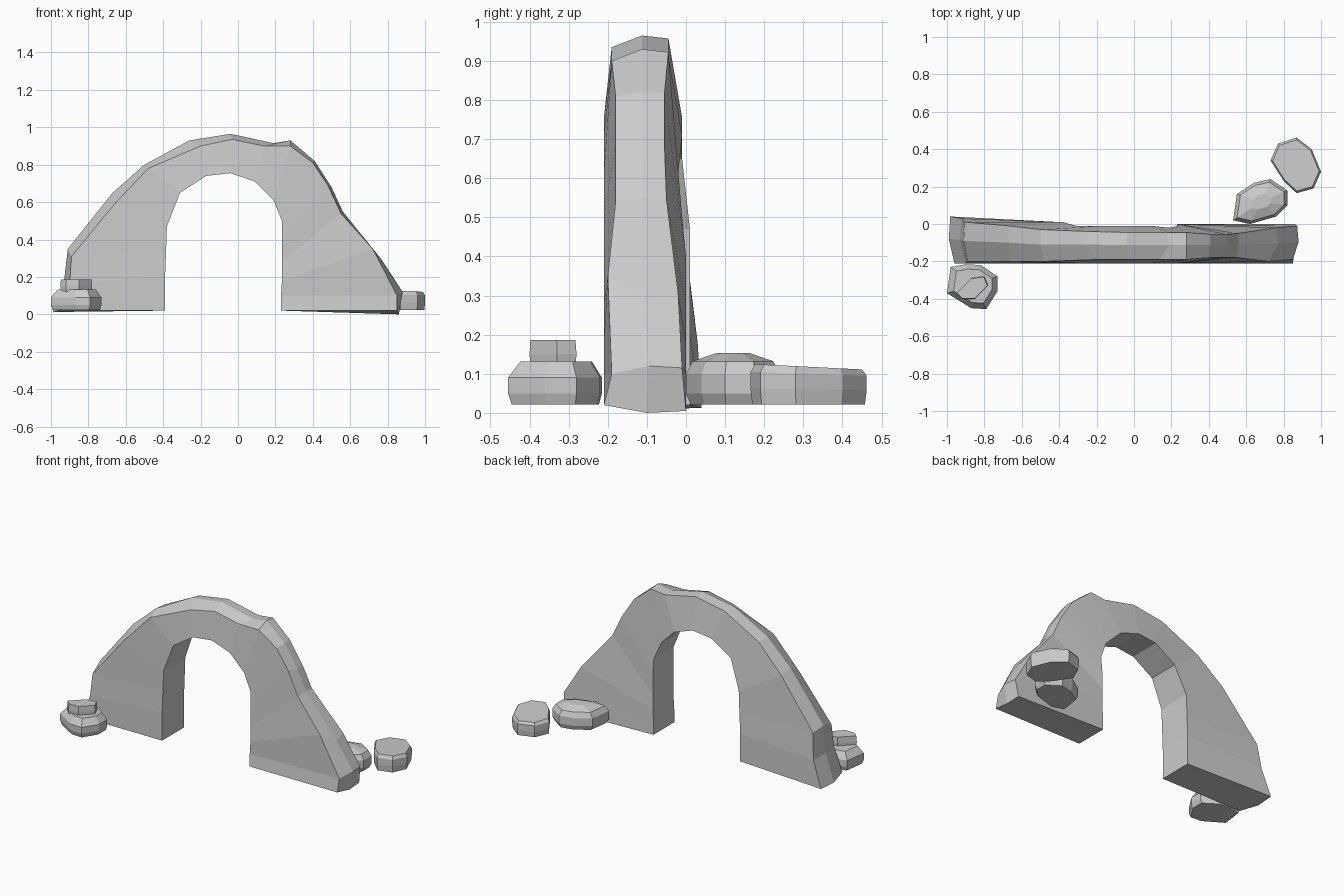
import bpy
import bmesh
from mathutils import Vector

cube = bpy.data.objects.get("Cube")
if cube:
    bpy.data.objects.remove(cube, do_unlink=True)

# Single stone colour
stone = bpy.data.materials.new("grey stone")
stone.use_nodes = True
stone_colour = (0.6, 0.6, 0.6, 1)
stone.diffuse_color = stone_colour
shader = stone.node_tree.nodes["Principled BSDF"]
shader.inputs["Base Color"].default_value = stone_colour
shader.inputs["Roughness"].default_value = 0.9


def loft(name, rings):
    """Bridge equal-sized rings of points, cap both ends, shade flat."""
    bm = bmesh.new()
    loops = [[bm.verts.new(point) for point in ring] for ring in rings]
    count = len(loops[0])
    for lower, upper in zip(loops, loops[1:]):
        for i in range(count):
            j = (i + 1) % count
            bm.faces.new((lower[i], lower[j], upper[j], upper[i]))
    bm.faces.new(loops[0])
    bm.faces.new(loops[-1])
    bmesh.ops.recalc_face_normals(bm, faces=bm.faces)
    mesh = bpy.data.meshes.new(name)
    bm.to_mesh(mesh)
    bm.free()
    mesh.materials.append(stone)
    obj = bpy.data.objects.new(name, mesh)
    bpy.context.collection.objects.link(obj)
    return obj


def boulder(name, outline, layers, tilt=(0, 0)):
    """Stack scaled copies of a ground outline; tilt leans the upper layers."""
    centre = sum((Vector(p) for p in outline), Vector((0, 0))) / len(outline)
    rings = []
    for level, (scale, height) in enumerate(layers):
        lean = level / (len(layers) - 1)
        ring = []
        for p in outline:
            offset = (Vector(p) - centre) * scale
            flat = centre + offset
            z = height + lean * offset.dot(Vector(tilt))
            ring.append((flat.x, flat.y, z))
        rings.append(ring)
    return loft(name, rings)


# Arch: opening edge, front shoulder and crest, all as (x, z) from foot to foot
opening = [
    (-.39, .02), (-.39, .2), (-.385, .33), (-.38, .47), (-.31, .65),
    (-.17, .74), (-.04, .755), (.09, .71), (.19, .61), (.235, .5),
    (.235, .4), (.235, .28), (.235, .18), (.23, .1), (.23, .02),
]
shoulder = [
    (-.96, .02), (-.9, .17), (-.89, .31), (-.66, .59), (-.48, .78),
    (-.2, .9), (-.03, .935), (.14, .9), (.28, .9), (.4, .81),
    (.48, .69), (.55, .54), (.72, .35), (.85, .1), (.85, .02),
]
crest = [
    (-.99, .01), (-.93, .18), (-.91, .35), (-.67, .65), (-.5, .8),
    (-.26, .93), (-.04, .965), (.19, .915), (.28, .93), (.41, .82),
    (.5, .68), (.56, .55), (.77, .29), (.88, .12), (.86, 0),
]
# Depth (y) of front shoulder, back shoulder and back opening edge
depths = [
    (-.21, .04, .01), (-.21, .03, .01), (-.2, .01, .01), (-.2, -.01, .01),
    (-.2, -.03, -.01), (-.19, -.04, -.01), (-.19, -.045, -.01),
    (-.19, -.045, -.01), (-.19, -.045, -.02), (-.18, -.055, -.01),
    (-.18, -.055, 0), (-.18, -.05, 0), (-.2, -.02, 0), (-.19, -.01, 0),
    (-.21, 0, 0),
]
front_y = -.21
sections = []
for inner, side, top, (side_y, back_y, inner_y) in zip(opening, shoulder, crest, depths):
    back = Vector(side).lerp(Vector(top), 0.75)
    sections.append([
        (inner[0], front_y, inner[1]),
        (side[0], side_y, side[1]),
        (top[0], (side_y + back_y) / 2 + 0.005, top[1]),
        (back.x, back_y, back.y),
        (inner[0], inner_y, inner[1]),
    ])
loft("stone_arch", sections)

# Boulder in front of the right foot, with a smaller slab on top
boulder("front_boulder", [
    (-1, -.37), (-.98, -.23), (-.9, -.215), (-.82, -.22),
    (-.73, -.28), (-.73, -.36), (-.79, -.455), (-.87, -.45),
], [(.93, .022), (1, .05), (1, .09), (.76, .132)])
boulder("front_boulder_slab", [
    (-.95, -.37), (-.87, -.29), (-.8, -.28),
    (-.78, -.33), (-.85, -.4), (-.92, -.4),
], [(.95, .11), (1, .15), (.96, .187)])

# Two boulders behind the left foot
boulder("rounded_back_boulder", [
    (.53, .02), (.55, .16), (.64, .22), (.73, .24),
    (.82, .18), (.82, .1), (.76, .04), (.62, 0),
], [(.9, .022), (1, .05), (1, .1), (.86, .132), (.35, .153)])
boulder("flat_back_boulder", [
    (.73, .34), (.77, .43), (.87, .462), (.95, .4),
    (1, .28), (.96, .19), (.87, .165), (.8, .23),
], [(.97, .022), (1, .06), (1, .1), (.92, .118)], tilt=(0, -.05))
